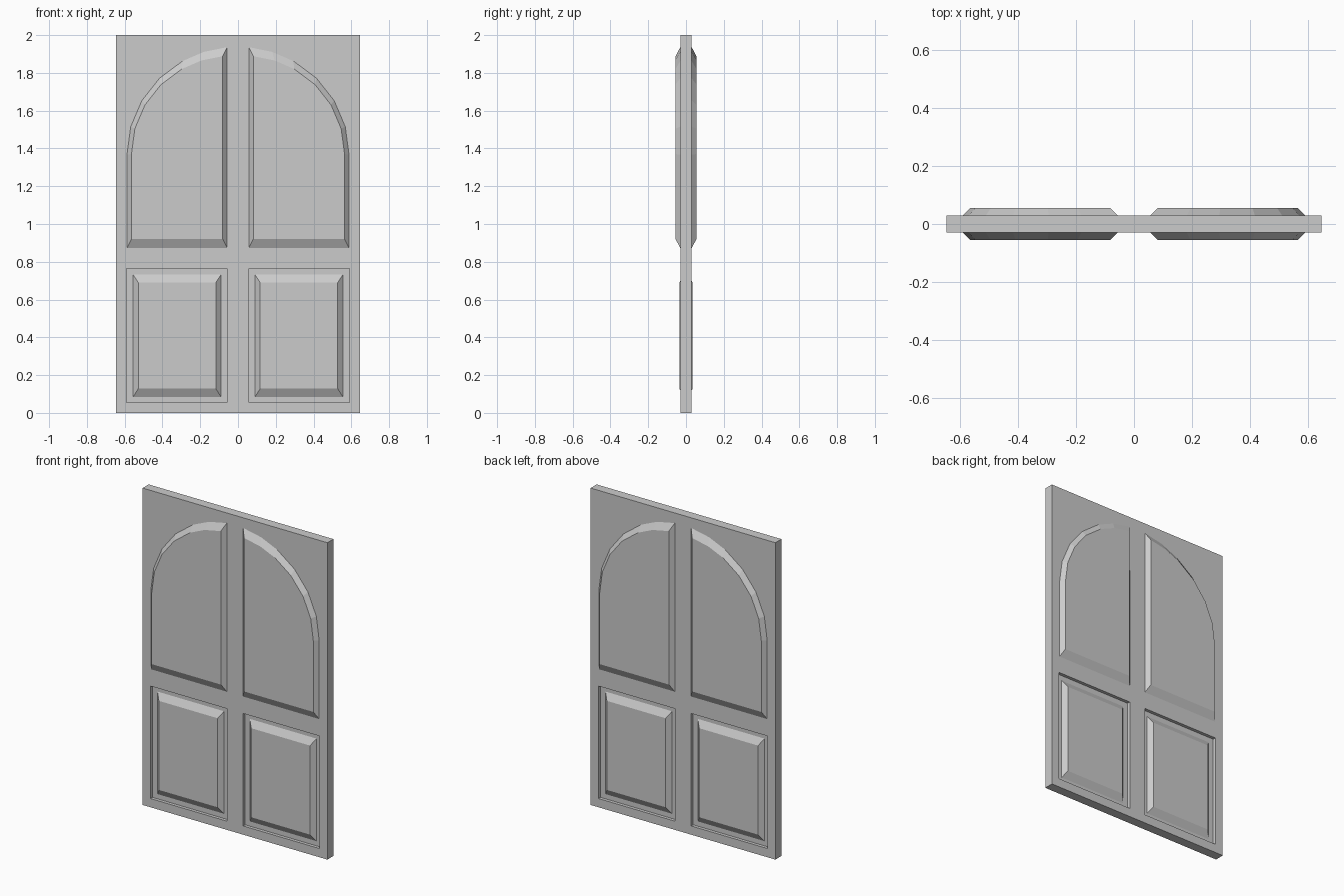
import bpy, bmesh, math

if "Cube" in bpy.data.objects:
    bpy.data.objects.remove(bpy.data.objects["Cube"])


def finish(bm, name):
    bmesh.ops.recalc_face_normals(bm, faces=bm.faces[:])
    mesh = bpy.data.meshes.new(name)
    bm.to_mesh(mesh)
    bm.free()
    obj = bpy.data.objects.new(name, mesh)
    bpy.context.collection.objects.link(obj)
    return obj


def loft(name, rings, side):
    """Closed solid through (outline, y) rings; outline is a list of (x, z)."""
    bm = bmesh.new()
    loops = [[bm.verts.new((side * x, y, z)) for x, z in pts] for pts, y in rings]
    for a, b in zip(loops, loops[1:]):
        for i in range(len(a)):
            j = (i + 1) % len(a)
            bm.faces.new((a[i], a[j], b[j], b[i]))
    bm.faces.new(loops[0])
    bm.faces.new(loops[-1])
    return finish(bm, name)


def rect(x0, x1, z0, z1):
    return [(x0, z0), (x1, z0), (x1, z1), (x0, z1)]


def scaled(pts, s):
    xs, zs = zip(*pts)
    cx, cz = (min(xs) + max(xs)) / 2, (min(zs) + max(zs)) / 2
    return [(cx + (x - cx) * s, cz + (z - cz) * s) for x, z in pts]


def leaf_frame(name, side):
    """Door leaf slab with a rectangular opening for the lower panel."""
    xs, zs, t = (0, 0.057, 0.59, 0.645), (0, 0.055, 0.765, 2), 0.03
    bm = bmesh.new()
    v = [[bm.verts.new((side * x, -t, z)) for x in xs] for z in zs]
    for r in range(3):
        for c in range(3):
            if (r, c) != (1, 1):
                bm.faces.new((v[r][c], v[r][c + 1], v[r + 1][c + 1], v[r + 1][c]))
    geom = bmesh.ops.extrude_face_region(bm, geom=bm.faces[:], use_keep_orig=True)["geom"]
    moved = [g for g in geom if isinstance(g, bmesh.types.BMVert)]
    bmesh.ops.translate(bm, verts=moved, vec=(0, 2 * t, 0))
    return finish(bm, name)


# Quarter-arch outline of the upper panel
arch = [(0.057, 0.872), (0.588, 0.872)]
for deg in (0, 15, 30, 45, 60, 72, 84.4):
    a = math.radians(deg)
    arch.append((0.588 * math.cos(a), 1.367 + 0.572 * math.sin(a)))
arch_top = scaled(arch, 0.91)

# Lower panel outlines: recess floor, foot of the bevel, raised field
recess = rect(0.057, 0.59, 0.055, 0.765)
foot = rect(0.09, 0.555, 0.085, 0.732)
field = rect(0.117, 0.528, 0.128, 0.69)

for side, label in ((-1, "left"), (1, "right")):
    leaf_frame(label + "_door_leaf", side)
    loft(label + "_arched_panel",
         [(arch_top, -0.055), (arch, -0.03), (arch, 0.03), (arch_top, 0.055)], side)
    loft(label + "_lower_panel",
         [(field, -0.035), (foot, -0.01), (recess, -0.01),
          (recess, 0.01), (foot, 0.01), (field, 0.035)], side)
